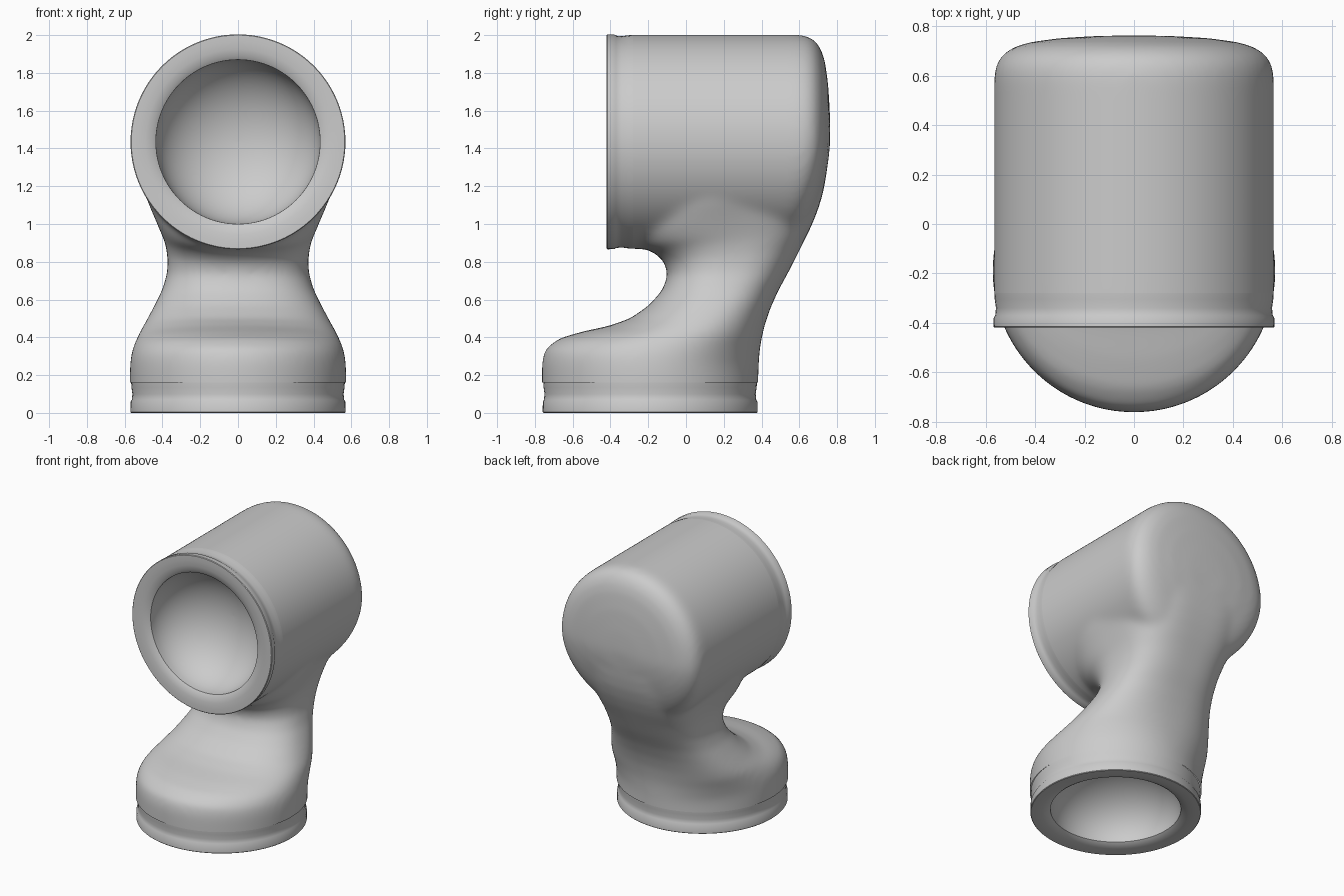
import bpy, bmesh
from math import sin, cos, pi, radians
from mathutils import Matrix, Vector

if "Cube" in bpy.data.objects:
    bpy.data.objects.remove(bpy.data.objects["Cube"])

SEG = 96
FRONT = Matrix.Translation((0, -0.42, 1.435)) @ Matrix.Rotation(radians(-90), 4, 'X')
BOTTOM = Matrix.Translation((0, -0.19, 0))
CIRCLE = [(cos(2 * pi * i / SEG), sin(2 * pi * i / SEG)) for i in range(SEG)]


def skin(bm, rings, cap=False):
    """Join successive point rings with quads, optionally closing both ends."""
    vs = [[bm.verts.new(p) for p in r] for r in rings]
    for a, b in zip(vs, vs[1:]):
        for i in range(SEG):
            j = (i + 1) % SEG
            bm.faces.new((a[i], a[j], b[j], b[i]))
    if cap:
        bm.faces.new(vs[0][::-1])
        bm.faces.new(vs[-1])


def lathe_rings(profile, mat):
    """Rings from (radius, distance along axis) pairs."""
    return [[mat @ Vector((r * c, r * s, d)) for c, s in CIRCLE] for r, d in profile]


def finish(name, bm):
    me = bpy.data.meshes.new(name)
    bm.to_mesh(me)
    bm.free()
    ob = bpy.data.objects.new(name, me)
    bpy.context.collection.objects.link(ob)
    return ob


def smooth(ob, deg):
    bpy.ops.object.select_all(action='DESELECT')
    ob.select_set(True)
    bpy.context.view_layer.objects.active = ob
    bpy.ops.object.shade_smooth_by_angle(angle=radians(deg))


# Foot and neck: tilted sections (front z, front y, back z, back y, half width, back squareness)
sections = [
    (.08, -.763, .08, .383, .573, 2), (.27, -.763, .20, .383, .573, 2),
    (.34, -.745, .25, .385, .568, 2.03), (.395, -.67, .29, .387, .557, 2.1),
    (.43, -.55, .34, .391, .54, 2.15), (.46, -.41, .39, .40, .522, 2.2),
    (.50, -.295, .46, .415, .49, 2.3), (.57, -.195, .55, .445, .447, 2.4),
    (.65, -.125, .65, .49, .402, 2.5), (.73, -.095, .76, .55, .373, 2.7),
    (.80, -.115, .87, .605, .373, 2.9), (.85, -.17, .97, .655, .388, 3.2),
    (.875, -.24, 1.06, .693, .41, 3.4), (.92, -.28, 1.15, .722, .437, 3.5),
    (1.0, -.29, 1.25, .742, .475, 3.5), (1.15, -.28, 1.36, .75, .525, 3.3),
    (1.3, -.2, 1.45, .75, .53, 3)]


def section_ring(z0, y0, z1, y1, w, square):
    pts = []
    for c, s in CIRCLE:
        n = square if s > 0 else min(square, 2.4)
        k = (abs(c) ** n + abs(s) ** n) ** (-1 / n)
        t = (s * k + 1) / 2
        pts.append((w * c * k, y0 + (y1 - y0) * t, z0 + (z1 - z0) * t))
    return pts


bm = bmesh.new()
skin(bm, [section_ring(*s) for s in sections], True)

# Head: horizontal barrel with a domed back that leans forward at the bottom
barrel = [(.567, .05), (.567, .3), (.567, .45), (.567, .6), (.567, .75), (.567, .9), (.567, 1.02),
          (.558, 1.07), (.53, 1.11), (.48, 1.14), (.42, 1.157), (.3, 1.173), (.15, 1.182), (.01, 1.184)]
rings = lathe_rings(barrel, FRONT)
for p in (p for r in rings for p in r):
    if p.y > 0:
        p.y *= 1 - 0.17 * max(0, (1.435 - p.z) / .565) ** 1.6
skin(bm, rings, True)
bmesh.ops.recalc_face_normals(bm, faces=bm.faces)
body = finish("pipe_body", bm)
rm = body.modifiers.new("merge", 'REMESH')
rm.mode = 'VOXEL'
rm.voxel_size = 0.016
sm = body.modifiers.new("soften", 'SMOOTH')
sm.factor = 0.5
sm.iterations = 30
dg = bpy.context.evaluated_depsgraph_get()
merged = bpy.data.meshes.new_from_object(body.evaluated_get(dg))
body.modifiers.clear()

# Trim the body cleanly where the two collars begin
bm = bmesh.new()
bm.from_mesh(merged)


def trim(co, no, test):
    f = [f for f in bm.faces if test(f.calc_center_median())]
    geom = f + list({e for x in f for e in x.edges}) + list({v for x in f for v in x.verts})
    bmesh.ops.bisect_plane(bm, geom=geom, plane_co=co, plane_no=no, clear_outer=True)


trim((0, -.28, 0), (0, -1, 0), lambda c: c.z > .78 and c.y < -.2)
trim((0, 0, .16), (0, 0, -1), lambda c: c.z < .25)
bm.to_mesh(body.data)
bm.free()
smooth(body, 60)


# Collars: shallow groove, raised rim, rounded lip and bowl-shaped recess
def collar(name, mat, rim, end):
    g = end - rim
    prof = [(.566, end + .005), (.564, rim + g * .75), (.559, rim + g * .4), (.562, rim + g * .1),
            (.568, rim), (.569, .004), (.565, 0), (.53, 0), (.49, .004), (.455, .012), (.435, .025)]
    prof += [(.435 * cos(t * pi / 32) + .001, .025 + .34 * sin(t * pi / 32)) for t in range(1, 17)]
    b = bmesh.new()
    skin(b, lathe_rings(prof, mat))
    b.verts.ensure_lookup_table()
    b.faces.new(b.verts[-SEG:])
    bmesh.ops.recalc_face_normals(b, faces=b.faces)
    smooth(finish(name, b), 40)


collar("front_collar", FRONT, .04, .14)
collar("base_collar", BOTTOM, .06, .16)
